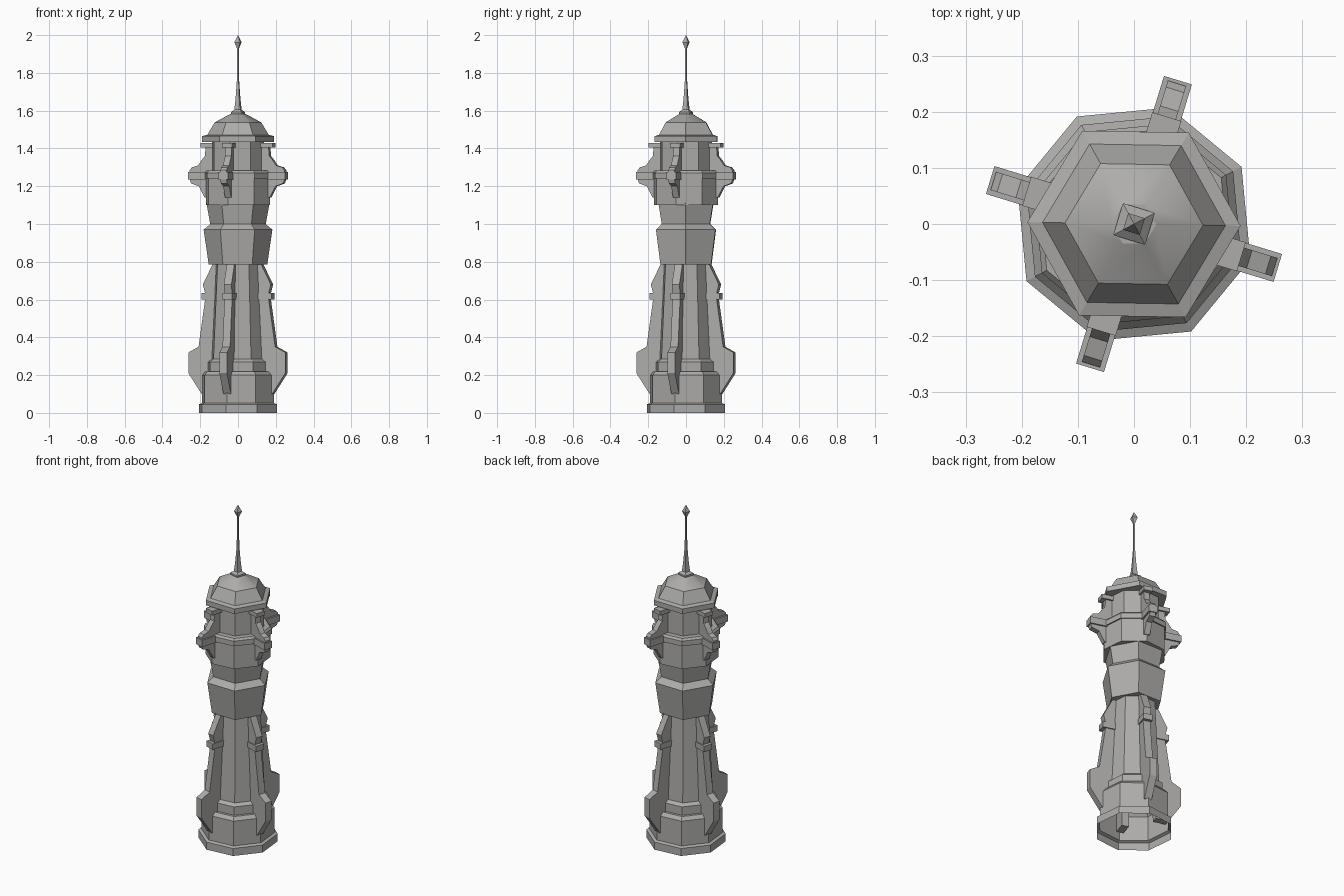
import bpy, bmesh
from math import cos, sin, radians

cube = bpy.data.objects.get("Cube")
if cube:
    bpy.data.objects.remove(cube, do_unlink=True)

stone = bpy.data.materials.new("grey_stone")
stone.use_nodes = True
GREY = (0.42, 0.415, 0.405, 1)
stone.diffuse_color = GREY
stone.node_tree.nodes["Principled BSDF"].inputs["Base Color"].default_value = GREY


def finish(name, bm, recalc=True):
    if recalc:
        bmesh.ops.recalc_face_normals(bm, faces=bm.faces)
    mesh = bpy.data.meshes.new(name)
    bm.to_mesh(mesh)
    bm.free()
    mesh.materials.append(stone)
    obj = bpy.data.objects.new(name, mesh)
    bpy.context.collection.objects.link(obj)
    return obj


def lathe(name, sides, turn, profile, bottom=True):
    """Stack polygon rings given as (radius, height)."""
    bm = bmesh.new()
    rings = []
    for r, z in profile:
        angles = [radians(turn + 360 * i / sides) for i in range(sides)]
        rings.append([bm.verts.new((r * cos(a), r * sin(a), z)) for a in angles])
    for low, high in zip(rings, rings[1:]):
        for i in range(sides):
            j = (i + 1) % sides
            bm.faces.new((low[i], low[j], high[j], high[i]))
    bm.faces.new(rings[-1])
    if bottom:
        bm.faces.new(rings[0][::-1])
    bmesh.ops.remove_doubles(bm, verts=bm.verts, dist=0.0001)
    return finish(name, bm, bottom)


def radial_plates(name, half_width, profile):
    """Extrude a (radius, height) outline and repeat it on four corners."""
    for k in range(4):
        a = radians(FIN_TURN + 90 * k)
        bm = bmesh.new()
        sides = []
        for w in (-half_width, half_width):
            sides.append([bm.verts.new((r * cos(a) - w * sin(a), r * sin(a) + w * cos(a), z))
                          for r, z in profile])
        n = len(profile)
        bm.faces.new(sides[0])
        bm.faces.new(sides[1][::-1])
        for i in range(n):
            j = (i + 1) % n
            bm.faces.new((sides[0][i], sides[1][i], sides[1][j], sides[0][j]))
        finish(f"{name}_{k + 1}", bm)


OCT_TURN, HEX_TURN, FIN_TURN = 28, -1, -17

# Octagonal hollow base and tapering shaft
lathe("base_and_shaft", 8, OCT_TURN, [
    (0.217, 0), (0.217, 0.045), (0.2, 0.052), (0.2, 0.2), (0.183, 0.22),
    (0.167, 0.22), (0.167, 0.27), (0.147, 0.285), (0.122, 0.8)], bottom=False)

# Hexagonal drum and flaring neck
lathe("middle_drum", 6, HEX_TURN, [
    (0.155, 0.785), (0.182, 0.97), (0.152, 0.995), (0.147, 1.0), (0.167, 1.11)])

# Gallery, raised band and lantern room
lathe("gallery", 8, OCT_TURN, [
    (0.178, 1.1), (0.178, 1.24), (0.186, 1.24), (0.186, 1.27), (0.176, 1.282),
    (0.143, 1.282), (0.143, 1.44)])

# Eave and faceted lower roof
lathe("roof_eave", 6, HEX_TURN, [(0.19, 1.435), (0.19, 1.465), (0.163, 1.472), (0.123, 1.538)])

# Softly shaded roof cap
cap = lathe("roof_cap", 6, HEX_TURN, [(0.123, 1.538), (0.04, 1.583)])
for face in cap.data.polygons:
    face.use_smooth = abs(face.normal.z) < 0.99

# Spire with a pointed finial
lathe("spire", 4, 28, [
    (0.03, 1.57), (0.042, 1.585), (0.042, 1.593), (0.022, 1.605), (0.014, 1.67),
    (0.007, 1.76), (0.006, 1.93), (0.022, 1.962), (0, 2.0)])

# Lower buttress fins with a collar and a sloping upper block
radial_plates("lower_fin", 0.021, [
    (0.12, 0.1), (0.195, 0.1), (0.268, 0.21), (0.268, 0.32), (0.212, 0.35),
    (0.176, 0.6), (0.176, 0.635), (0.188, 0.68), (0.135, 0.785), (0.1, 0.785)])
radial_plates("fin_collar", 0.027, [(0.11, 0.6), (0.195, 0.6), (0.195, 0.635), (0.11, 0.635)])

# Upper brackets with a ledge and a top plate
radial_plates("upper_bracket", 0.017, [
    (0.12, 1.14), (0.18, 1.14), (0.212, 1.2), (0.255, 1.215), (0.262, 1.235),
    (0.262, 1.285), (0.25, 1.3), (0.215, 1.31), (0.195, 1.34), (0.178, 1.36),
    (0.174, 1.41), (0.12, 1.41)])
radial_plates("bracket_ledge", 0.026, [(0.15, 1.235), (0.268, 1.235), (0.268, 1.275), (0.15, 1.275)])
radial_plates("bracket_top_plate", 0.027, [(0.12, 1.405), (0.2, 1.405), (0.2, 1.43), (0.12, 1.43)])
